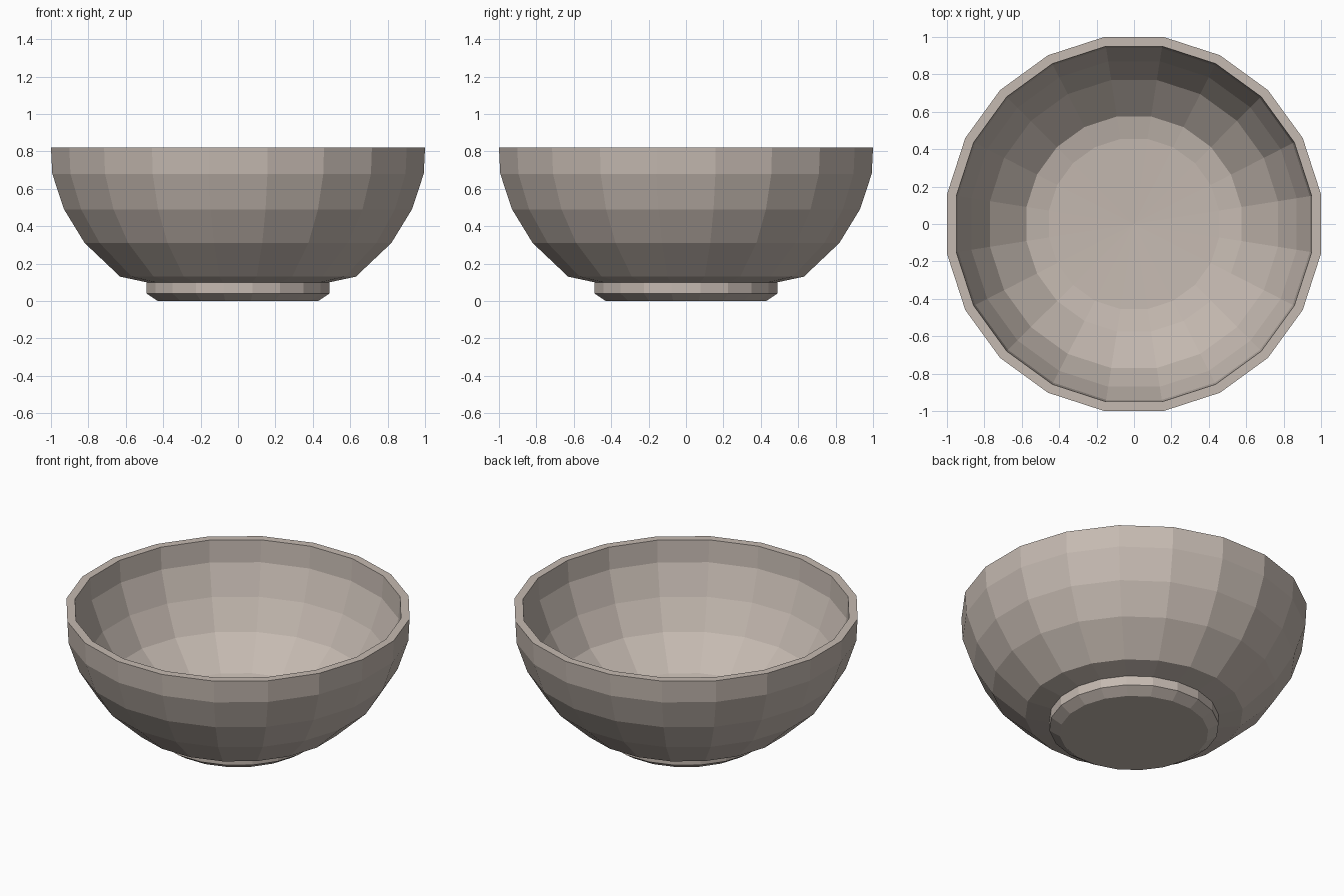
import bpy, bmesh, math

if "Cube" in bpy.data.objects:
    bpy.data.objects.remove(bpy.data.objects["Cube"])

SIDES = 20
HALF = math.pi / SIDES

# Bowl profile (flat-to-flat radius, height): foot, outer wall, rim, inner wall
profile = [
    (0.43, 0.0), (0.49, 0.04), (0.49, 0.10), (0.63, 0.13), (0.82, 0.31),
    (0.93, 0.49), (0.993, 0.68), (1.0, 0.82),
    (0.95, 0.82), (0.94, 0.68), (0.87, 0.49), (0.77, 0.31), (0.575, 0.135),
    (0.455, 0.11),
]

clay = bpy.data.materials.new("pale_clay")
clay.diffuse_color = (0.56, 0.49, 0.44, 1)
clay.use_nodes = True
clay.node_tree.nodes["Principled BSDF"].inputs["Base Color"].default_value = clay.diffuse_color

bm = bmesh.new()
rings = []
for r, z in profile:
    r /= math.cos(HALF)
    rings.append([bm.verts.new((r * math.cos(HALF * (2 * i + 1)),
                                r * math.sin(HALF * (2 * i + 1)), z))
                  for i in range(SIDES)])

# Walls between neighbouring rings
for a, b in zip(rings, rings[1:]):
    for i in range(SIDES):
        j = (i + 1) % SIDES
        bm.faces.new((a[i], a[j], b[j], b[i]))

# Flat underside and slightly dished inner floor
bm.faces.new(rings[0][::-1])
centre = bm.verts.new((0, 0, 0.095))
for i in range(SIDES):
    bm.faces.new((rings[-1][i], rings[-1][(i + 1) % SIDES], centre))

bmesh.ops.recalc_face_normals(bm, faces=bm.faces)
mesh = bpy.data.meshes.new("bowl")
bm.to_mesh(mesh)
bm.free()
mesh.materials.append(clay)
bowl = bpy.data.objects.new("bowl", mesh)
bpy.context.collection.objects.link(bowl)
